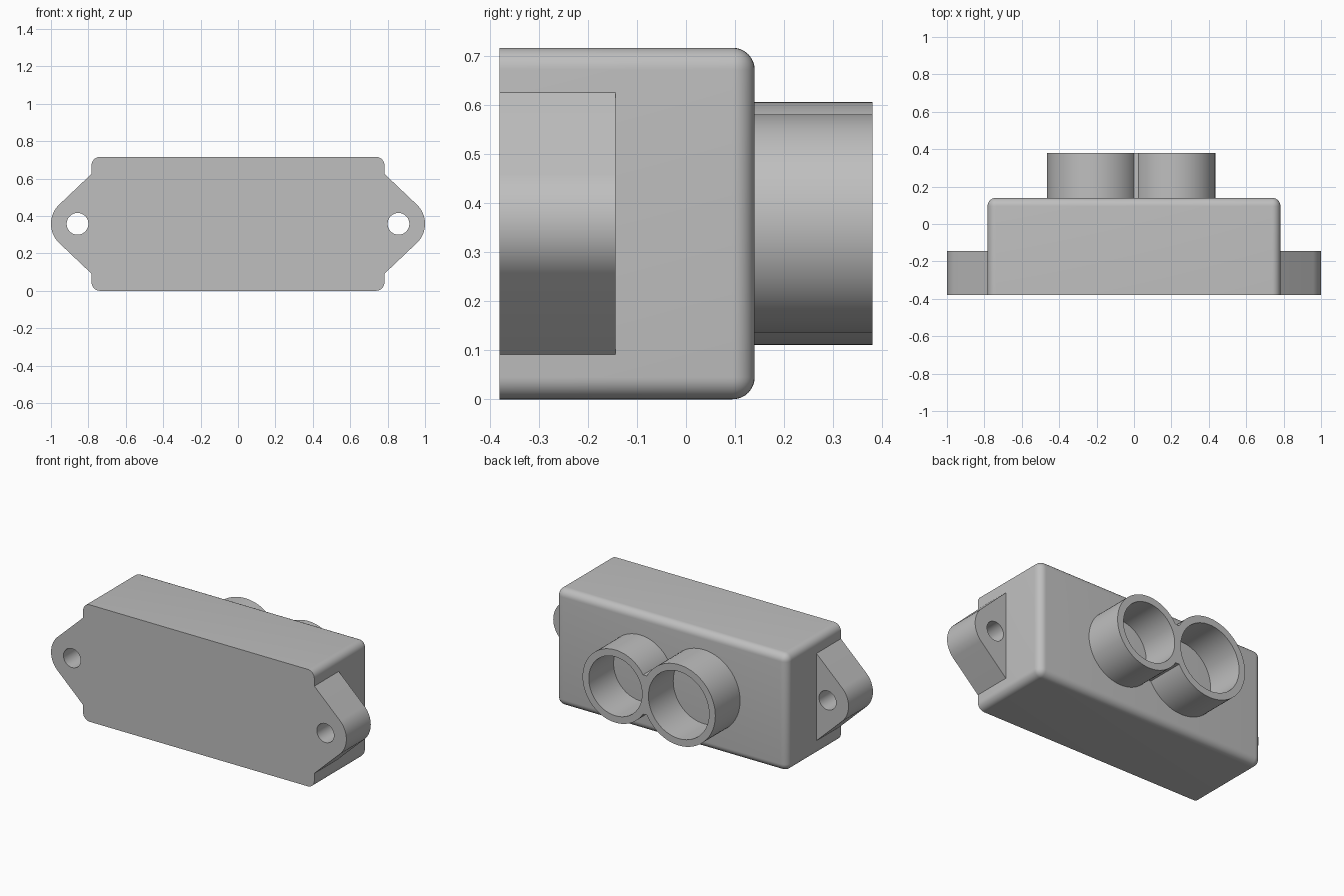
import bpy, bmesh, math
from mathutils import Matrix, Vector

cube = bpy.data.objects.get("Cube")
if cube:
    bpy.data.objects.remove(cube, do_unlink=True)

FRONT, BACK, TIP = -0.38, 0.14, 0.38      # depth stations along y
HALF_W, HEIGHT = 0.783, 0.716
MID = HEIGHT / 2

grey = bpy.data.materials.new("matte grey")
grey.use_nodes = True
COLOUR = (0.52, 0.52, 0.52, 1)
grey.diffuse_color = COLOUR
grey.node_tree.nodes["Principled BSDF"].inputs["Base Color"].default_value = COLOUR


def make_object(name, bm):
    bmesh.ops.recalc_face_normals(bm, faces=bm.faces)
    mesh = bpy.data.meshes.new(name)
    bm.to_mesh(mesh)
    bm.free()
    mesh.materials.append(grey)
    obj = bpy.data.objects.new(name, mesh)
    bpy.context.collection.objects.link(obj)
    return obj


def box(name, x0, x1, y0, y1, z0, z1):
    bm = bmesh.new()
    size = Matrix.Diagonal((x1 - x0, y1 - y0, z1 - z0, 1))
    centre = Matrix.Translation(((x0 + x1) / 2, (y0 + y1) / 2, (z0 + z1) / 2))
    bmesh.ops.create_cube(bm, size=1, matrix=centre @ size)
    return make_object(name, bm)


def prism(name, outline, y0, y1):
    """Extrude an (x, z) outline along y."""
    bm = bmesh.new()
    face = bm.faces.new([bm.verts.new((x, y0, z)) for x, z in outline])
    new = bmesh.ops.extrude_face_region(bm, geom=[face])["geom"]
    verts = [v for v in new if isinstance(v, bmesh.types.BMVert)]
    bmesh.ops.translate(bm, vec=(0, y1 - y0, 0), verts=verts)
    return make_object(name, bm)


def arc(x, z, r, start, end, steps):
    angles = [math.radians(start + (end - start) * i / steps) for i in range(steps + 1)]
    return [(x + r * math.cos(a), z + r * math.sin(a)) for a in angles]


def cylinder(name, x, r, y0, y1):
    return prism(name, arc(x, MID, r, 0, 360, 72)[:-1], y0, y1)


def combine(target, tool, operation):
    """Apply a boolean and discard the tool."""
    mod = target.modifiers.new(operation, "BOOLEAN")
    mod.object, mod.operation, mod.solver = tool, operation, "EXACT"
    bpy.context.view_layer.objects.active = target
    bpy.ops.object.modifier_apply(modifier=mod.name)
    bpy.data.objects.remove(tool, do_unlink=True)


def smooth(obj):
    bpy.ops.object.select_all(action="DESELECT")
    obj.select_set(True)
    bpy.context.view_layer.objects.active = obj
    bpy.ops.object.shade_smooth_by_angle(angle=math.radians(30))


# Housing: all edges rounded except those around the flat front
housing = box("housing", -HALF_W, HALF_W, FRONT, BACK, 0, HEIGHT)
bm = bmesh.new()
bm.from_mesh(housing.data)
rounded = [e for e in bm.edges if max(v.co.y for v in e.verts) > 0]
bmesh.ops.bevel(bm, geom=rounded, offset=0.045, offset_type="OFFSET",
                segments=8, profile=0.5, affect="EDGES", clamp_overlap=True)
bm.to_mesh(housing.data)
bm.free()
smooth(housing)

# Mounting ears: tapered tabs with a rounded end and a screw hole
EAR_X, EAR_BACK, EAR_HALF = 0.858, -0.144, 0.267
for side, name in ((1, "left_mounting_ear"), (-1, "right_mounting_ear")):
    outline = [(HALF_W, MID - EAR_HALF)]
    outline += arc(EAR_X, MID, 0.142, -45, 45, 24)
    outline += [(HALF_W, MID + EAR_HALF)]
    ear = prism(name, [(side * x, z) for x, z in outline], FRONT, EAR_BACK)
    hole = cylinder("screw_hole_cutter", side * EAR_X, 0.058, FRONT - 0.1, EAR_BACK + 0.1)
    combine(ear, hole, "DIFFERENCE")
    smooth(ear)

# Twin sockets: two overlapping tubes of different size, joined by a web
WALL = 0.042
tubes = ((-0.217, 0.2475), (0.212, 0.2225))
sockets = cylinder("twin_sockets", *tubes[0], BACK, TIP)
combine(sockets, cylinder("small_tube", *tubes[1], BACK, TIP), "UNION")
combine(sockets, box("web", -0.001, 0.025, BACK, TIP, MID - 0.12, MID + 0.12), "UNION")
for x, radius in tubes:
    bore = cylinder("bore_cutter", x, radius - WALL, BACK - 0.1, TIP + 0.1)
    combine(sockets, bore, "DIFFERENCE")
smooth(sockets)
